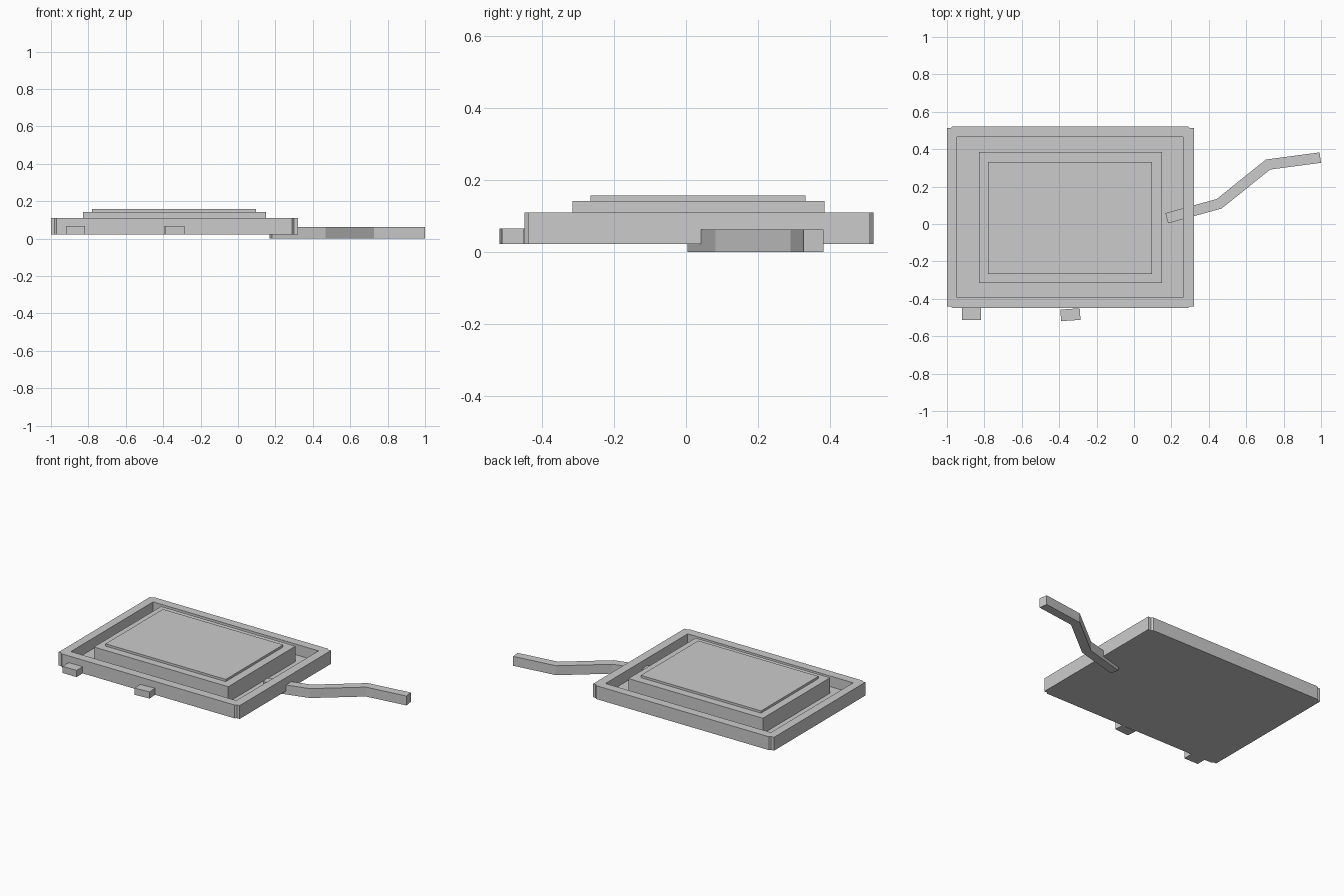
import bpy, bmesh
from math import radians
from mathutils import Vector, Matrix

cube = bpy.data.objects.get("Cube")
if cube:
    bpy.data.objects.remove(cube, do_unlink=True)

grey = bpy.data.materials.new("plain grey")
grey.use_nodes = True
colour = (0.6, 0.6, 0.6, 1)
grey.diffuse_color = colour
grey.node_tree.nodes["Principled BSDF"].inputs["Base Color"].default_value = colour


def finish(name, bm):
    bmesh.ops.recalc_face_normals(bm, faces=bm.faces)
    mesh = bpy.data.meshes.new(name)
    bm.to_mesh(mesh)
    bm.free()
    mesh.materials.append(grey)
    obj = bpy.data.objects.new(name, mesh)
    bpy.context.collection.objects.link(obj)
    return obj


def prism(name, outline, z0, z1):
    """Extrude a flat outline upward from z0 to z1."""
    bm = bmesh.new()
    face = bm.faces.new([bm.verts.new((x, y, z0)) for x, y in outline])
    top = bmesh.ops.extrude_face_region(bm, geom=[face])["geom"]
    verts = [v for v in top if isinstance(v, bmesh.types.BMVert)]
    bmesh.ops.translate(bm, verts=verts, vec=(0, 0, z1 - z0))
    return finish(name, bm)


def rect(x0, x1, y0, y1, turn=0):
    centre = Vector(((x0 + x1) / 2, (y0 + y1) / 2))
    rot = Matrix.Rotation(radians(turn), 2)
    corners = [(x0, y0), (x1, y0), (x1, y1), (x0, y1)]
    return [centre + rot @ (Vector(c) - centre) for c in corners]


# Tray outline with a tiny step at every corner
centre = Vector((-0.34, 0.036))
hx, hy, step = 0.66, 0.486, 0.01
quarter = [(hx, hy - step), (hx - 0.02, hy - step), (hx - 0.03, hy)]
outline = []
for sx, sy in ((1, 1), (-1, 1), (-1, -1), (1, -1)):
    pts = quarter if sx * sy > 0 else quarter[::-1]
    outline += [centre + Vector((x * sx, y * sy)) for x, y in pts]
tray = prism("tray", outline, 0.022, 0.11)

# Sunken floor: cut a pocket out of the tray, leaving the rim
cutter = prism("pocket_cutter", rect(-0.945, 0.262, -0.392, 0.465), 0.04, 0.2)
cutter.hide_render = True
cutter.hide_set(True)
pocket = tray.modifiers.new("pocket", "BOOLEAN")
pocket.object = cutter
pocket.solver = "EXACT"

# Raised block and the thin panel on it
prism("raised_block", rect(-0.83, 0.15, -0.316, 0.385), 0.04, 0.142)
prism("top_panel", rect(-0.78, 0.097, -0.266, 0.332), 0.142, 0.157)

# Front tabs, one slightly askew
prism("left_tab", rect(-0.392, -0.288, -0.516, -0.454, 4), 0.022, 0.066)
prism("right_tab", rect(-0.92, -0.818, -0.514, -0.448), 0.022, 0.066)

# Bent square cable: mitre both sides of its centre line
path = [Vector(p) for p in ((0.175, 0.031), (0.455, 0.108), (0.717, 0.318), (0.996, 0.355))]
half = 0.028
left, right = [], []
for i, p in enumerate(path):
    a = (p - path[i - 1]).normalized() if i else (path[1] - p).normalized()
    b = (path[i + 1] - p).normalized() if i < len(path) - 1 else a
    tangent = (a + b).normalized()
    offset = Vector((-tangent.y, tangent.x)) * half / tangent.dot(a)
    left.append(p + offset)
    right.append(p - offset)
prism("cable", right + left[::-1], 0, 0.062)
